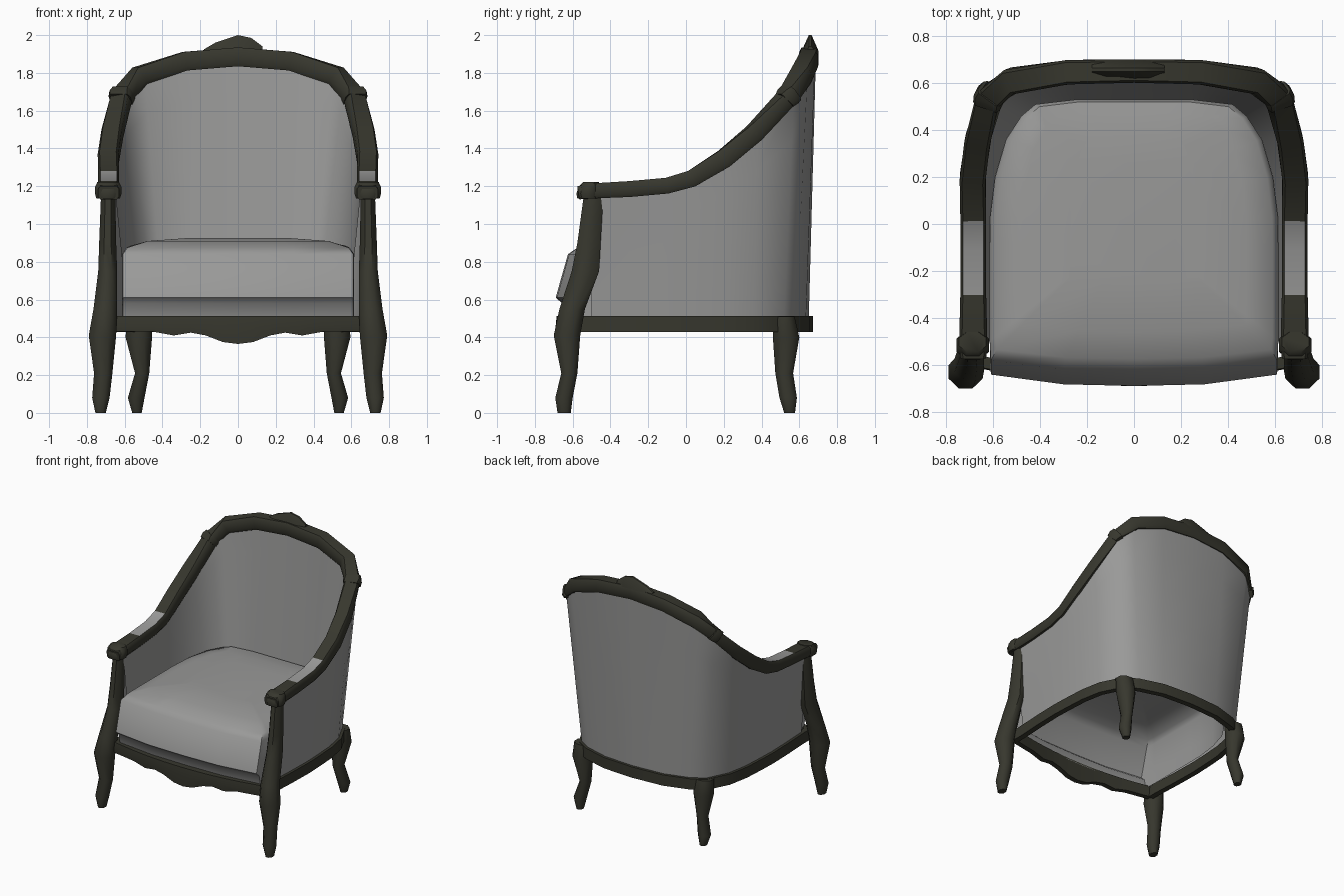
import bpy, bmesh, math
from mathutils import Vector

if "Cube" in bpy.data.objects:
    bpy.data.objects.remove(bpy.data.objects["Cube"])


def material(name, rgb):
    m = bpy.data.materials.new(name)
    m.diffuse_color = (*rgb, 1)
    m.use_nodes = True
    m.node_tree.nodes["Principled BSDF"].inputs["Base Color"].default_value = m.diffuse_color
    return m


WOOD = material("dark wood", (0.038, 0.038, 0.027))
FABRIC = material("grey fabric", (0.32, 0.32, 0.315))


def loft(name, rings, mat, closed=True, caps=(True, True), mirror=False, angle=40):
    """Skin a list of equal-length point rings."""
    bm = bmesh.new()
    vs = [[bm.verts.new(p) for p in r] for r in rings]
    n = len(rings[0])
    for a, b in zip(vs, vs[1:]):
        for i in range(n if closed else n - 1):
            j = (i + 1) % n
            bm.faces.new((a[i], a[j], b[j], b[i]))
    if caps[0]:
        bm.faces.new(vs[0][::-1])
    if caps[1]:
        bm.faces.new(vs[-1])
    bmesh.ops.recalc_face_normals(bm, faces=bm.faces)
    me = bpy.data.meshes.new(name)
    bm.to_mesh(me)
    bm.free()
    me.materials.append(mat)
    me.shade_smooth()
    me.set_sharp_from_angle(angle=math.radians(angle))
    ob = bpy.data.objects.new(name, me)
    bpy.context.collection.objects.link(ob)
    if mirror:
        ob.modifiers.new("mirror", 'MIRROR')
    return ob


def full(half):
    """Extend a right-hand path that ends on x=0 to the left side."""
    return half + [(-p[0], *p[1:]) for p in half[-2::-1]]


def sweep(name, path, section, mat, **kw):
    """path: (x, y, z, half width, half height); section: unit points."""
    pts = [Vector(p[:3]) for p in path]
    rings = []
    for i, p in enumerate(path):
        a = pts[i] - pts[max(i - 1, 0)]
        b = pts[min(i + 1, len(pts) - 1)] - pts[i]
        t = (a.normalized() + b.normalized()).normalized()
        side = t.cross(Vector((0, 0, 1))).normalized()
        up = side.cross(t)
        rings.append([pts[i] + side * u * p[3] + up * v * p[4] for u, v in section])
    return loft(name, rings, mat, **kw)


def leg(name, levels, sides=8):
    """levels: (x0, x1, y0, y1, z) extents of each ring."""
    k = 1 / math.cos(math.pi / sides)
    rings = []
    for x0, x1, y0, y1, z in levels:
        ang = [(i + .5) * 2 * math.pi / sides for i in range(sides)]
        rings.append([((x0 + x1) / 2 + k * math.cos(a) * (x1 - x0) / 2,
                       (y0 + y1) / 2 + k * math.sin(a) * (y1 - y0) / 2, z) for a in ang])
    return loft(name, rings, WOOD, mirror=True, angle=50)


CHAMFER = [(1, .6), (.8, 1), (-.8, 1), (-1, .6), (-1, -.6), (-.8, -1), (.8, -1), (1, -.6)]
BOX = [(1, 1), (-1, 1), (-1, -1), (1, -1)]

# Arm and back rail, one continuous sweep
rail = [(.685, -.57, 1.165, .055, .035), (.685, -.5, 1.175, .06, .04),
        (.685, -.3, 1.185, .055, .042), (.685, -.1, 1.203, .055, .042),
        (.685, .03, 1.24, .055, .045), (.687, .2, 1.345, .055, .05),
        (.665, .36, 1.48, .055, .048), (.615, .54, 1.675, .055, .042),
        (.52, .61, 1.785, .055, .05), (.28, .647, 1.862, .052, .05), (0, .652, 1.885, .05, .05)]
rail_ob = sweep("arm_and_back_rail", full(rail), CHAMFER, WOOD)
# Upholstered pads on the arm tops
rail_ob.data.materials.append(FABRIC)
for f in rail_ob.data.polygons:
    if f.normal.z > .7 and -.3 < f.center.y < .03 and f.center.z < 1.35:
        f.material_index = 1

# Cuffs round the rail
sweep("rail_cuff", [(.622, .522, 1.655, .060, .047), (.616, .54, 1.675, .064, .050),
                    (.605, .555, 1.692, .060, .048)], CHAMFER, WOOD, mirror=True)
# Scroll blocks at the arm fronts
leg("arm_scroll", [(.625, .75, -.575, -.46, 1.135), (.617, .757, -.58, -.455, 1.16),
                   (.617, .757, -.57, -.455, 1.195), (.63, .745, -.545, -.46, 1.222)])

# Crest ornament, a fan with a sloping front
crest = []
for x, top, f in [(-.18, 1.925, .3), (-.12, 1.96, .8), (0, 2.0, 1), (.07, 1.985, .9), (.13, 1.94, .3)]:
    yf, yb = .65 - .045 * f, .67 + .03 * f
    crest.append([(x, yf, 1.86), (x, yb, 1.86), (x, yb, 1.92),
                  (x, .665, top), (x, .65, top), (x, yf, 1.9)])
loft("crest", crest, WOOD)

# Upholstered shell: outer and inner skins between base and rail
base = [(.65, -.5), (.66, -.3), (.665, -.1), (.66, .03), (.65, .2),
        (.62, .36), (.54, .52), (.44, .58), (.25, .635), (0, .65)]
seat = [(.615, -.5), (.615, -.3), (.615, -.1), (.613, .03), (.592, .2),
        (.545, .36), (.48, .46), (.42, .51), (.25, .53), (0, .53)]


def shell(name, bottom, top):
    rows = []
    for k in range(6):
        t = k / 5
        rows.append([Vector(b).lerp(Vector(c), t) for b, c in zip(full(bottom), full(top))])
    loft(name, rows, FABRIC, closed=False, caps=(False, False))


shell("outer_upholstery", [(x, y, .5) for x, y in base],
      [(x * 1.045, y + .055 * max(0, y), z) for x, y, z, *_ in rail[1:]])
shell("inner_upholstery", [(x, y, .82) for x, y in seat],
      [(x * .95, y - .04 * max(0, y), z) for x, y, z, *_ in rail[1:]])

# Seat cushion, open underneath; front edge moves per level
plan = full([(0, -1), (.3, -.99), (.61, -.93)] + seat)[:-1]
levels = [(.50, 1, -.635), (.58, 1, -.655), (.61, 1, -.69),
          (.84, 1, -.625), (.875, .96, -.575), (.91, .78, -.46), (.925, .45, -.25)]
rings = []
for z, s, front in levels:
    ring = []
    for x, y in plan:
        yy = y * -front if y < -.9 else (max(y, front + .05) if s == 1 else y * s)
        if y > 0 and s < 1:
            yy = y * (.5 + s / 2)
        lift = .05 * max(0, y) if .8 < z < .9 else 0
        ring.append((x * s, yy, z + lift))
    rings.append(ring)
loft("seat_cushion", rings, FABRIC, caps=(False, True), angle=50)

# Base frame round sides and back
frame = [(x, y, .47, .022, .042) for x, y in base]
sweep("base_frame", full([(.65, -.58, .47, .022, .042)] + frame), BOX, WOOD)

# Scalloped front apron, bowed forward
half = [(.66, .43), (.45, .43), (.34, .41), (.25, .425), (.17, .41), (.08, .375), (0, .365)]
apron = []
for x, low in full(half):
    y = -.61 - .075 * (1 - (x / .66) ** 2)
    apron.append([(x, y, low), (x, y - .005, .46), (x, y, .512), (x, y + .05, .512), (x, y + .04, low)])
loft("front_apron", apron, WOOD)

# Legs; the front pair continue up as arm posts
leg("front_leg", [(.70, .755, -.68, -.61, 0), (.68, .772, -.692, -.60, .08),
                  (.665, .762, -.66, -.575, .21), (.645, .79, -.70, -.56, .41),
                  (.64, .765, -.67, -.535, .55), (.64, .74, -.605, -.46, .75),
                  (.645, .735, -.575, -.452, .9), (.65, .725, -.54, -.437, 1.16)])
leg("back_leg", [(.51, .56, .52, .577, 0), (.495, .583, .495, .587, .08),
                 (.47, .545, .473, .567, .21), (.455, .595, .46, .60, .40), (.455, .59, .46, .575, .51)])
